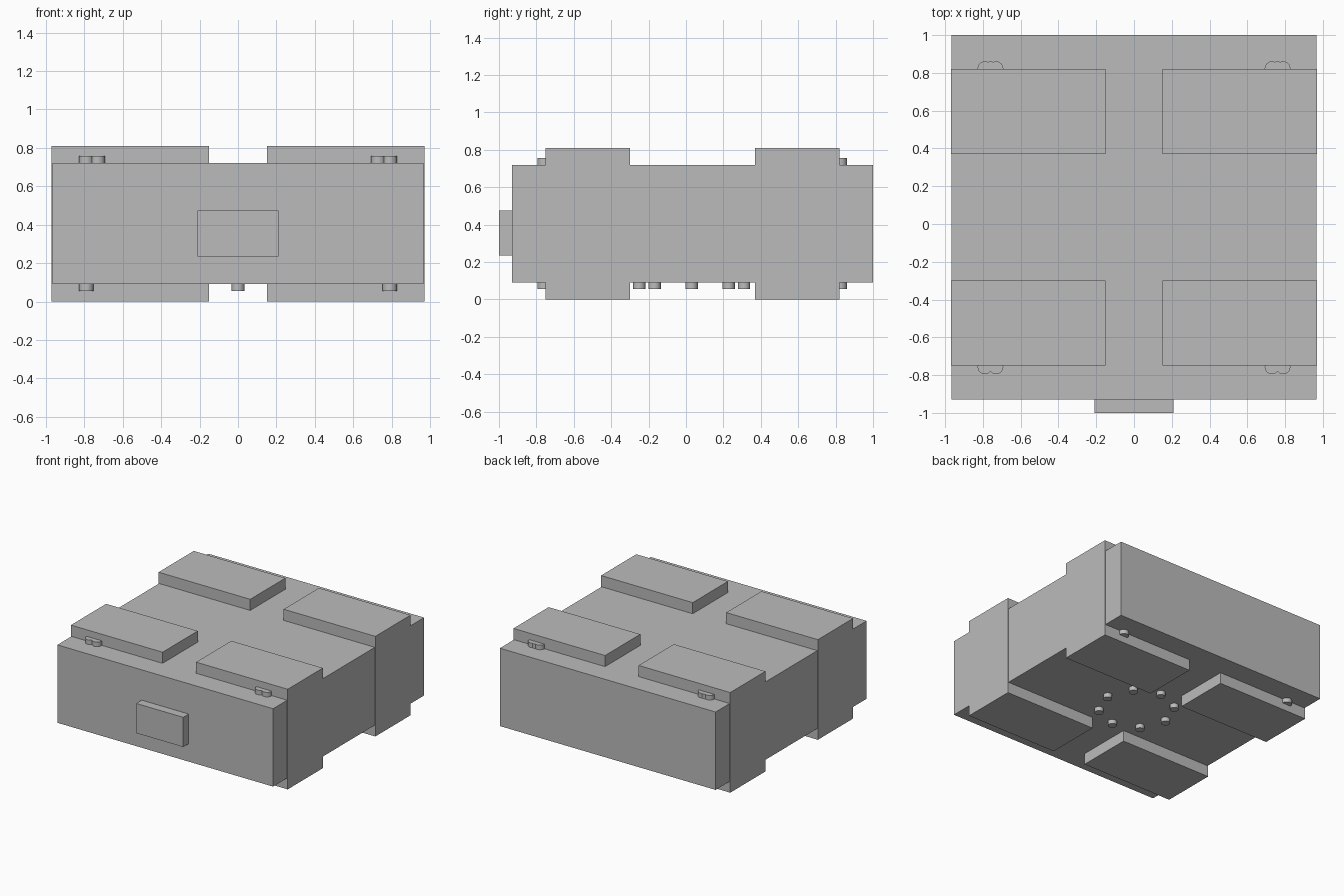
import bpy
import math

cube = bpy.data.objects.get("Cube")
if cube:
    bpy.data.objects.remove(cube, do_unlink=True)

grey = bpy.data.materials.new("plain_grey")
grey.use_nodes = True
grey.diffuse_color = (0.5, 0.5, 0.5, 1)
grey.node_tree.nodes["Principled BSDF"].inputs["Base Color"].default_value = (0.5, 0.5, 0.5, 1)


def box(name, x, y, z):
    """Box spanning the given (min, max) ranges."""
    spans = (x, y, z)
    bpy.ops.mesh.primitive_cube_add(size=1, location=[(a + b) / 2 for a, b in spans])
    ob = bpy.context.object
    ob.name = name
    ob.scale = [b - a for a, b in spans]
    bpy.ops.object.transform_apply(location=False, rotation=False, scale=True)
    ob.data.materials.append(grey)


def stud(name, x, y, z, radius):
    """Short upright peg spanning the z range."""
    bpy.ops.mesh.primitive_cylinder_add(vertices=24, radius=radius, depth=z[1] - z[0],
                                        location=(x, y, sum(z) / 2))
    ob = bpy.context.object
    ob.name = name
    ob.data.materials.append(grey)
    bpy.ops.object.shade_smooth_by_angle(angle=math.radians(40))


BOTTOM, TOP = 0.09, 0.72
UPPER = (TOP - 0.01, 0.757)
LOWER = (0.055, BOTTOM + 0.01)

# Main body and front plate
box("body", (-0.965, 0.965), (-0.93, 1), (BOTTOM, TOP))
box("front_plate", (-0.21, 0.21), (-1, -0.92), (0.235, 0.475))

# Corner blocks with marker studs half hidden at their outer edges
ends = {"front": ((-0.75, -0.30), -0.757, (0.79, 0.73)),
        "back": ((0.37, 0.82), 0.823, (0.79, 0.76, 0.73))}
for side, s in (("left", 1), ("right", -1)):
    for end, (span, stud_y, top_studs) in ends.items():
        label = f"{end}_{side}"
        box(f"{label}_block", sorted((s * 0.15, s * 0.97)), span, (0, 0.81))
        for i, x in enumerate(top_studs):
            stud(f"{label}_top_stud_{i + 1}", s * x, stud_y, UPPER, 0.038)
        stud(f"{label}_bottom_stud", s * 0.79, stud_y, LOWER, 0.038)

# Ring of studs underneath
for i in range(8):
    a = i * math.tau / 8
    stud(f"ring_stud_{i + 1}", 0.28 * math.cos(a), 0.03 + 0.28 * math.sin(a), LOWER, 0.033)
